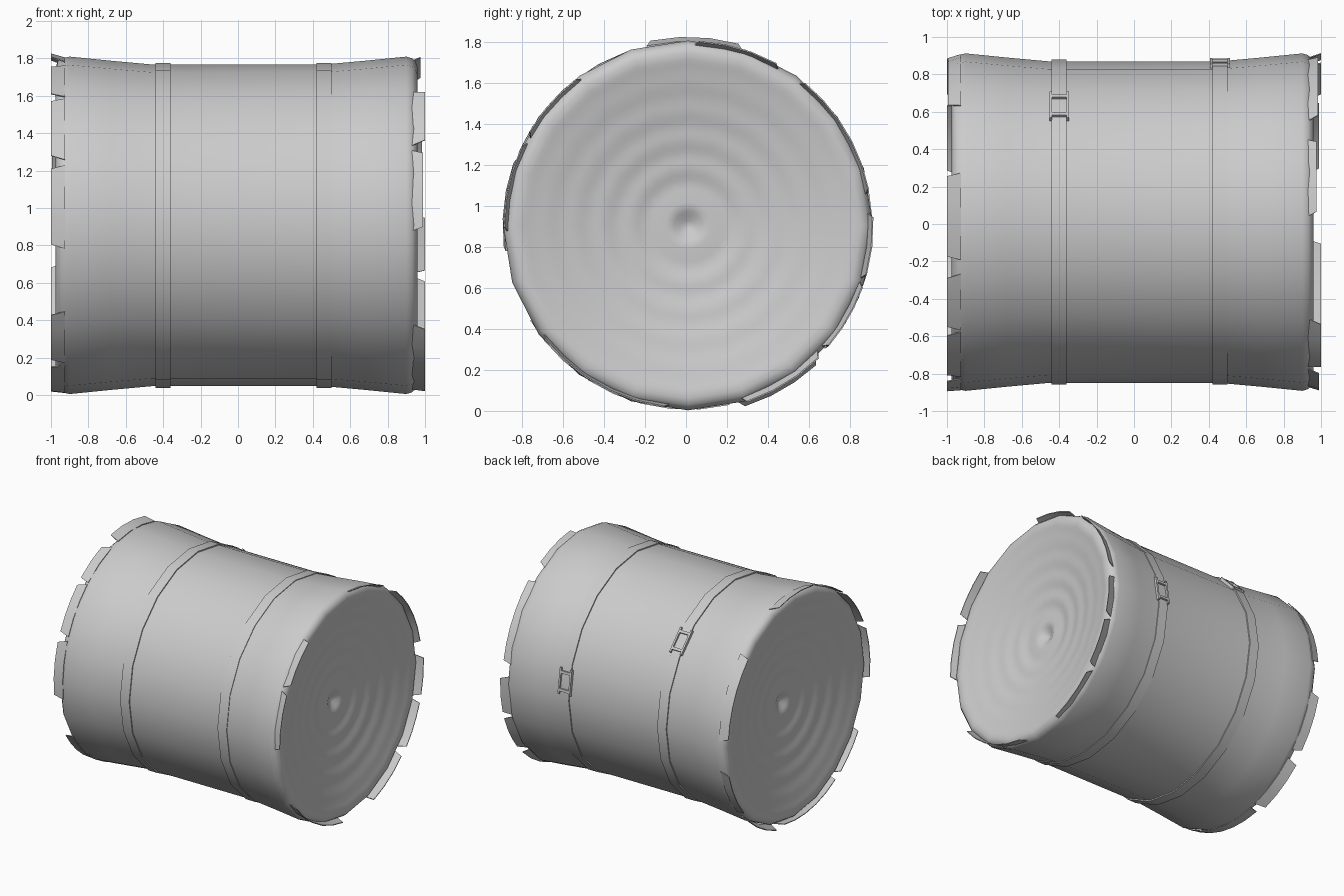
import bpy
import bmesh
from math import sin, cos, radians, pi, exp
from mathutils import Matrix, Vector

old = bpy.data.objects.get("Cube")
if old:
    bpy.data.objects.remove(old, do_unlink=True)

CENTRE = Vector((0, 0.01, 0.907))
SIDES = 20

grey = bpy.data.materials.new("plain grey")
grey.use_nodes = True
grey.diffuse_color = (0.6, 0.6, 0.6, 1)
grey.node_tree.nodes["Principled BSDF"].inputs["Base Color"].default_value = (0.6, 0.6, 0.6, 1)


def finish(name, bm, angle=40):
    bmesh.ops.recalc_face_normals(bm, faces=bm.faces)
    mesh = bpy.data.meshes.new(name)
    bm.to_mesh(mesh)
    bm.free()
    mesh.materials.append(grey)
    obj = bpy.data.objects.new(name, mesh)
    obj.location = CENTRE
    bpy.context.collection.objects.link(obj)
    bpy.ops.object.select_all(action="DESELECT")
    obj.select_set(True)
    bpy.context.view_layer.objects.active = obj
    bpy.ops.object.shade_smooth_by_angle(angle=radians(angle))


def around(x, r, deg):
    a = radians(deg)
    return Vector((x, r * cos(a), r * sin(a)))


def lathe(profile, closed=False):
    """Turn (x, radius) points about the x axis; zero radius makes a pole."""
    bm = bmesh.new()
    rings = []
    for x, r in profile:
        if r == 0:
            rings.append([bm.verts.new((x, 0, 0))] * SIDES)
        else:
            rings.append([bm.verts.new(around(x, r, 360 * i / SIDES)) for i in range(SIDES)])
    pairs = list(zip(rings, rings[1:]))
    if closed:
        pairs.append((rings[-1], rings[0]))
    for a, b in pairs:
        for i in range(SIDES):
            j = (i + 1) % SIDES
            bm.faces.new(list(dict.fromkeys((a[i], a[j], b[j], b[i]))))
    return bm


# Waisted roll with rounded rims and dished, rippled ends
def end_profile(face_x):
    points = [(0.46, 0.86), (0.68, 0.88), (0.90, 0.902), (face_x - 0.03, 0.893),
              (face_x - 0.01, 0.875), (face_x, 0.845)]
    steps = 36
    for i in range(steps + 1):
        r = 0.81 * (1 - i / steps)
        dish = 0.13 * (1 - (r / 0.83) ** 1.5)
        ripple = 0.005 * cos(2 * pi * r / 0.14) * (1 - r / 0.9)
        dimple = 0.03 * exp(-(r / 0.04) ** 2) - 0.012 * exp(-((r - 0.09) / 0.03) ** 2)
        points.append((face_x - dish + ripple - dimple, r))
    return points


left_end = end_profile(0.96)
right_end = [(-x, r) for x, r in reversed(end_profile(0.975))]
finish("roll_body", lathe(right_end + left_end))

# Two flat straps
STRAPS = {"right": -0.40, "left": 0.46}
for side, x in STRAPS.items():
    w = 0.04
    loop = [(x - w, 0.855), (x - w, 0.869), (x + w, 0.869), (x + w, 0.855)]
    finish(side + "_strap", lathe(loop, closed=True), 30)


# Open buckles, each lying flat on one facet of its strap
def buckle(name, x, deg):
    bm = bmesh.new()
    turn = Matrix.Rotation(radians(deg), 4, "X")
    bars = [((s * 0.046, 0), (0.014, 0.2)) for s in (-1, 1)]
    bars += [((0, s * 0.068), (0.09, 0.02)) for s in (-1, 1)]
    for (bx, bz), (width, length) in bars:
        place = turn @ Matrix.Translation((x + bx, 0.86, bz))
        size = Matrix.Diagonal((width, 0.026, length, 1))
        bmesh.ops.create_cube(bm, size=1, matrix=place @ size)
    finish(name, bm, 30)


buckle("right_buckle", STRAPS["right"], 44)
buckle("left_buckle", STRAPS["left"], 9)


# Torn wrapping flaps past the rims: start angle, end angle, tip radius, tip x
def flaps(name, sign, root_x, root_r, pieces):
    bm = bmesh.new()
    for start, end, tip, length in pieces:
        count = max(2, round((end - start) / 9))
        previous = None
        for i in range(count + 1):
            a = start + (end - start) * i / count
            lean = 1.5 * (1 - 2 * i / count)
            section = [around(sign * root_x, root_r, a), around(sign * length, tip, a + lean),
                       around(sign * length, tip - 0.006, a + lean),
                       around(sign * root_x, root_r - 0.006, a)]
            ring = [bm.verts.new(p) for p in section]
            if previous:
                for n in range(4):
                    m = (n + 1) % 4
                    bm.faces.new((previous[n], previous[m], ring[m], ring[n]))
            if i in (0, count):
                bm.faces.new(ring)
            previous = ring
    finish(name, bm, 35)


flaps("left_end_flaps", 1, 0.93, 0.882, [
    (60, 88, 0.902, 0.975), (10, 52, 0.9, 0.985), (-17, 4, 0.905, 1), (-42, -18, 0.905, 1),
    (-73, -44, 0.91, 0.99), (-143, -96, 0.895, 1), (153, 182, 0.9, 0.99), (126, 151, 0.9, 1)])
flaps("right_end_flaps", -1, 0.925, 0.899, [
    (73, 103, 0.92, 1), (3, 46, 0.88, 0.995), (-42, -13, 0.905, 1), (-74, -46, 0.925, 1),
    (237, 283, 0.89, 1), (211, 235, 0.895, 1), (159, 188, 0.905, 1),
    (131, 157, 0.9, 1), (108, 130, 0.9, 1)])
